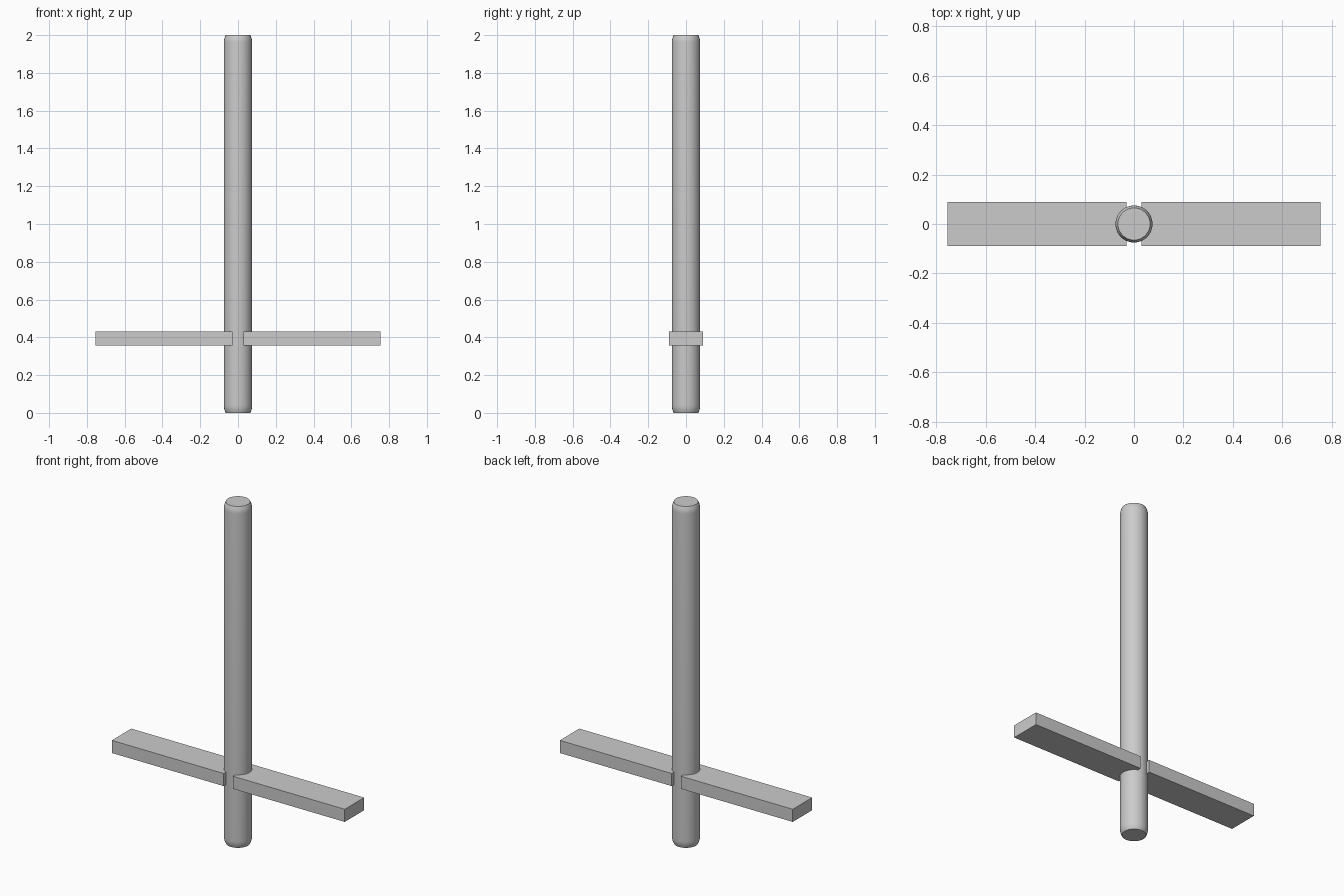
import bpy, bmesh, math
from mathutils import Vector, Matrix

if "Cube" in bpy.data.objects:
    bpy.data.objects.remove(bpy.data.objects["Cube"])


def add_object(name, bm):
    bmesh.ops.recalc_face_normals(bm, faces=bm.faces)
    mesh = bpy.data.meshes.new(name)
    bm.to_mesh(mesh)
    bm.free()
    obj = bpy.data.objects.new(name, mesh)
    bpy.context.collection.objects.link(obj)
    return obj


# Pole: revolved profile with softened ends
SIDES = 48
half = [(0.065, 0.0), (0.069, 0.009), (0.073, 0.022), (0.0745, 0.03), (0.075, 0.04)]
profile = half + [(r, 2.0 - z) for r, z in reversed(half)]
bm = bmesh.new()
rings = []
for r, z in profile:
    rings.append([bm.verts.new((r * math.cos(a), r * math.sin(a), z))
                  for a in (2 * math.pi * i / SIDES for i in range(SIDES))])
for low, high in zip(rings, rings[1:]):
    for i in range(SIDES):
        j = (i + 1) % SIDES
        bm.faces.new((low[i], low[j], high[j], high[i]))
bm.faces.new(rings[0][::-1])
bm.faces.new(rings[-1])
pole = add_object("pole", bm)
bpy.context.view_layer.objects.active = pole
pole.select_set(True)
bpy.ops.object.shade_smooth_by_angle(angle=math.radians(35))

# Foot pegs: one flat bar on each side, sunk into the pole
INNER, OUTER = 0.03, 0.755
for name, side in (("left_bar", -1), ("right_bar", 1)):
    bm = bmesh.new()
    centre = Vector((side * (INNER + OUTER) / 2, 0, 0.395))
    size = Vector((OUTER - INNER, 0.18, 0.074))
    bmesh.ops.create_cube(bm, size=1.0,
                          matrix=Matrix.Translation(centre) @ Matrix.Diagonal(size.to_4d()))
    add_object(name, bm)
